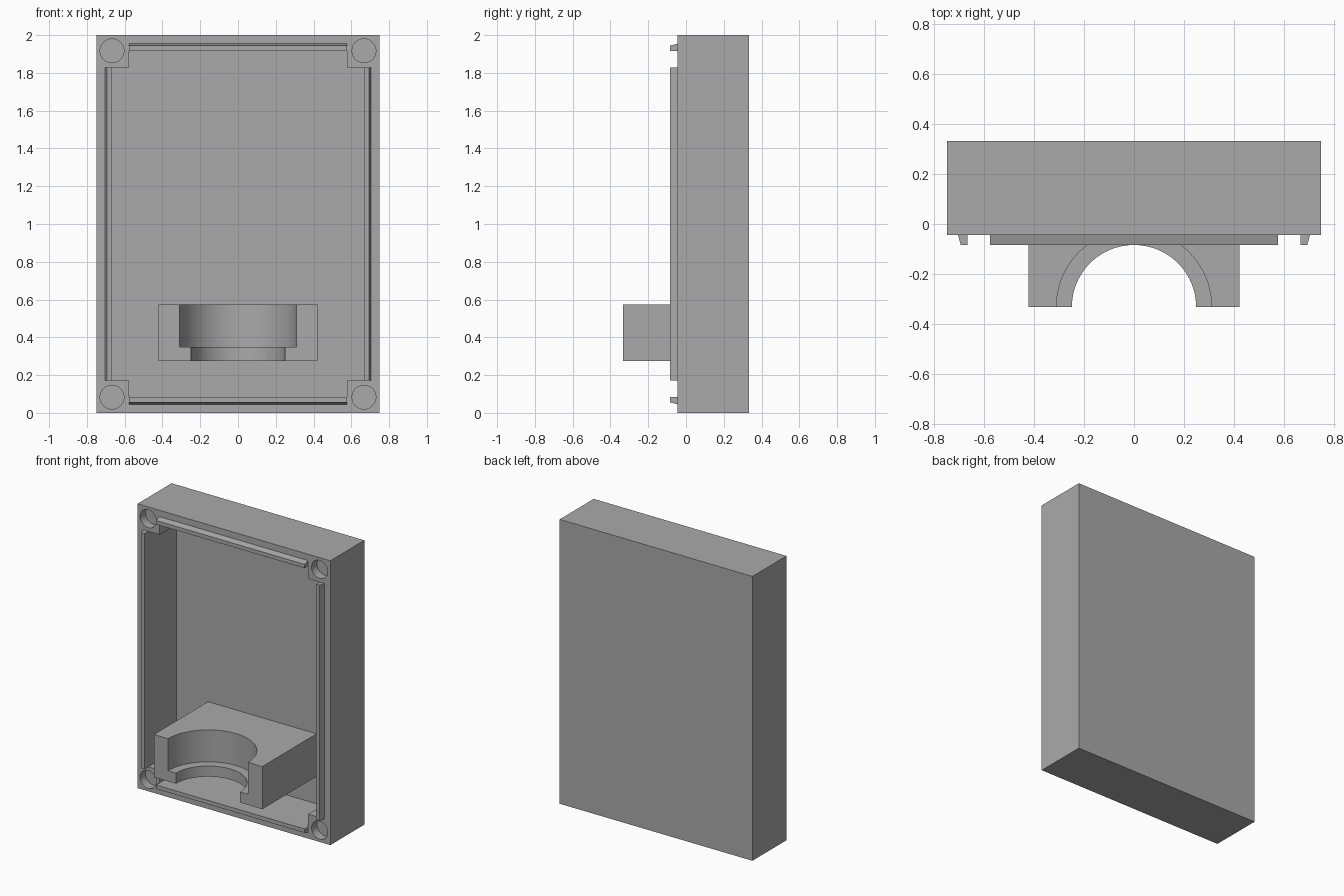
import bpy, bmesh, math
from mathutils import Vector

if "Cube" in bpy.data.objects:
    bpy.data.objects.remove(bpy.data.objects["Cube"])

grey = bpy.data.materials.new("plain grey")
grey.diffuse_color = (0.4, 0.4, 0.4, 1)
grey.use_nodes = True
grey.node_tree.nodes["Principled BSDF"].inputs["Base Color"].default_value = grey.diffuse_color

W, H, FRONT, BACK = 0.75, 2.0, -0.045, 0.333   # case half width, height, depth range
WALL, POST, FLOOR = 0.083, 0.172, 0.27         # wall, corner post size, inner back face


def prism(name, points, sweep):
    """Closed solid made by sweeping a planar outline along a vector."""
    bm = bmesh.new()
    face = bm.faces.new([bm.verts.new(p) for p in points])
    ext = bmesh.ops.extrude_face_region(bm, geom=[face])
    verts = [v for v in ext["geom"] if isinstance(v, bmesh.types.BMVert)]
    bmesh.ops.translate(bm, verts=verts, vec=Vector(sweep))
    bmesh.ops.recalc_face_normals(bm, faces=bm.faces[:])
    mesh = bpy.data.meshes.new(name)
    bm.to_mesh(mesh)
    bm.free()
    mesh.materials.append(grey)
    obj = bpy.data.objects.new(name, mesh)
    bpy.context.collection.objects.link(obj)
    return obj


def box(name, x0, x1, y0, y1, z0, z1):
    return prism(name, [(x0, y0, z0), (x1, y0, z0), (x1, y0, z1), (x0, y0, z1)], (0, y1 - y0, 0))


def circle(r, n):
    return [(r * math.cos(2 * math.pi * i / n), r * math.sin(2 * math.pi * i / n)) for i in range(n)]


def cut(obj, cutter):
    """Subtract the cutter, then remove it."""
    cutter.hide_render = True
    mod = obj.modifiers.new("cut", "BOOLEAN")
    mod.operation, mod.solver, mod.object = "DIFFERENCE", "EXACT", cutter
    bpy.context.view_layer.objects.active = obj
    bpy.ops.object.modifier_apply(modifier=mod.name)
    bpy.data.objects.remove(cutter)


def smooth(obj):
    bpy.ops.object.select_all(action="DESELECT")
    obj.select_set(True)
    bpy.context.view_layer.objects.active = obj
    bpy.ops.object.shade_smooth_by_angle(angle=math.radians(30))


# Open case: the cavity outline leaves a square post in each corner
case = box("case", -W, W, FRONT, BACK, 0, H)
a, b = W - POST, W - WALL
c, d = H / 2 - POST, H / 2 - WALL
outline = [(a, d), (a, c), (b, c), (b, -c), (a, -c), (a, -d),
           (-a, -d), (-a, -c), (-b, -c), (-b, c), (-a, c), (-a, d)]
y0 = FRONT - 0.1
cut(case, prism("cavity_cutter", [(x, y0, z + H / 2) for x, z in outline], (0, FLOOR - y0, 0)))

# Blind round hole in each post
for sx in (-1, 1):
    for sz in (-1, 1):
        ring = [(sx * b + x, y0, H / 2 + sz * d + z) for x, z in circle(0.063, 48)]
        cut(case, prism("hole_cutter", ring, (0, FRONT + 0.06 - y0, 0)))
smooth(case)

# Tapered lips along the rim, between the posts
tip = FRONT - 0.04
lip = [(0, FRONT), (0.038, FRONT), (0.027, tip), (0, tip)]
for s, side in ((-1, "left"), (1, "right")):
    prism(side + "_lip", [(s * (b + t), y, POST) for t, y in lip], (0, 0, H - 2 * POST))
for s, side in ((-1, "bottom"), (1, "top")):
    prism(side + "_lip", [(-a, y, H / 2 + s * (d + t)) for t, y in lip], (2 * a, 0, 0))

# Bearing cradle: block with a stepped half-round seat
cradle = box("bearing_cradle", -0.422, 0.422, -0.333, FLOOR, 0.275, 0.575)
for r, z0, z1 in ((0.311, 0.35, 0.7), (0.249, 0.2, 0.5)):
    ring = [(x, y - 0.333, z0) for x, y in circle(r, 96)]
    cut(cradle, prism("seat_cutter", ring, (0, 0, z1 - z0)))
smooth(cradle)
